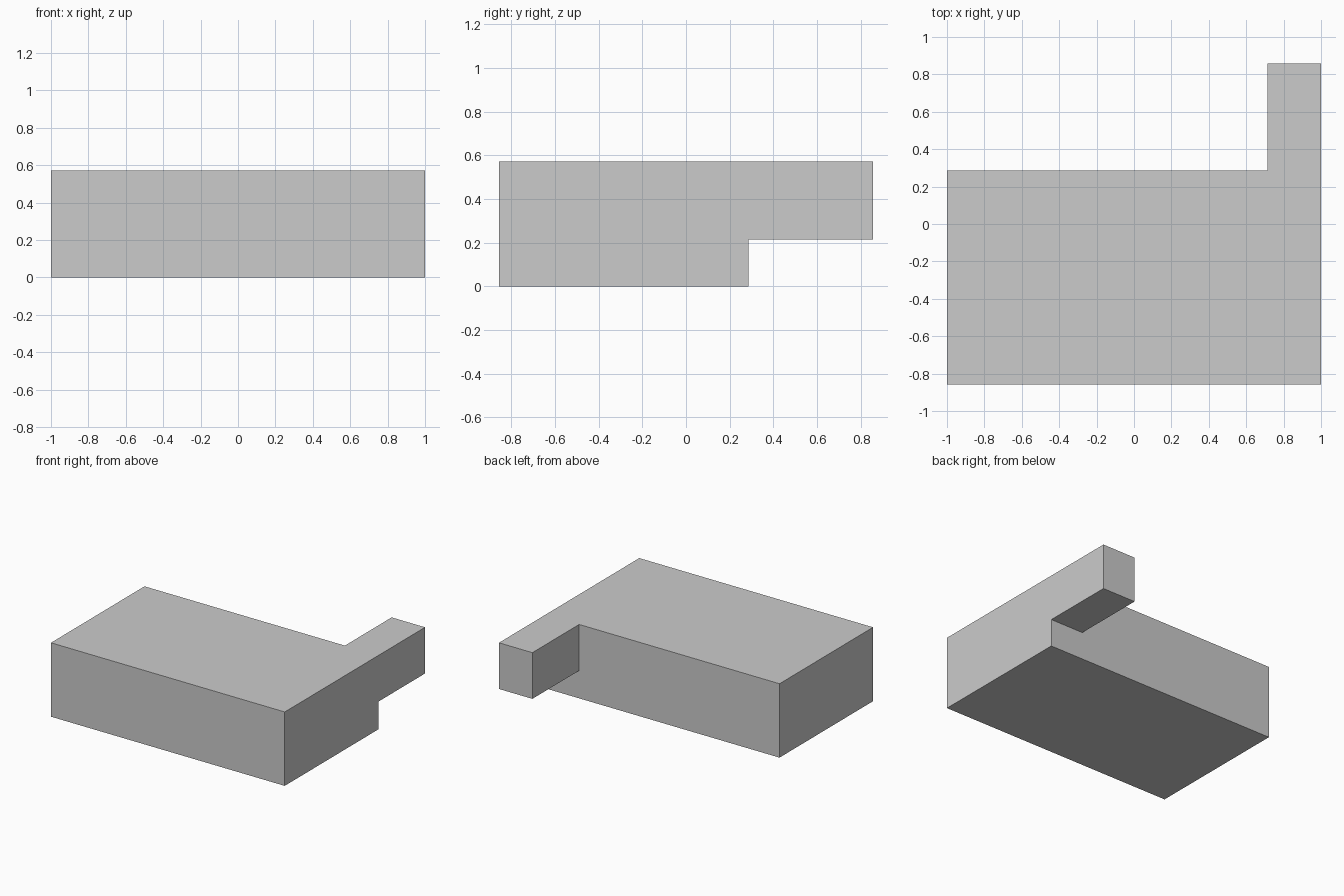
import bpy
import bmesh
from math import radians
from mathutils import Vector

default = bpy.data.objects.get("Cube")
if default:
    bpy.data.objects.remove(default, do_unlink=True)

# Sizes on a 14-unit module
U = 1 / 7
FRONT, BACK, ARM_END = -6 * U, 2 * U, 6 * U
HEIGHT = 4 * U
ARM_X, ARM_Z = 5 * U, 1.5 * U

grey = bpy.data.materials.new("light_grey")
grey.use_nodes = True
color = (0.6, 0.6, 0.6, 1)
grey.diffuse_color = color
grey.node_tree.nodes["Principled BSDF"].inputs["Base Color"].default_value = color

# Main block
bm = bmesh.new()
bmesh.ops.create_cube(bm, size=1)
bmesh.ops.scale(bm, vec=(2, BACK - FRONT, HEIGHT), verts=bm.verts)
bmesh.ops.translate(bm, vec=(0, (FRONT + BACK) / 2, HEIGHT / 2), verts=bm.verts)

# Rear arm, extruded from the upper left corner of the back face
for point, normal in (((ARM_X, 0, 0), (1, 0, 0)), ((0, 0, ARM_Z), (0, 0, 1))):
    bmesh.ops.bisect_plane(bm, geom=bm.verts[:] + bm.edges[:] + bm.faces[:],
                           plane_co=point, plane_no=normal)
bm.normal_update()
corner = []
for face in bm.faces:
    center = face.calc_center_median()
    if face.normal.y > 0.9 and center.x > ARM_X and center.z > ARM_Z:
        corner.append(face)
arm = bmesh.ops.extrude_face_region(bm, geom=corner)
arm_verts = [v for v in arm["geom"] if isinstance(v, bmesh.types.BMVert)]
bmesh.ops.translate(bm, vec=Vector((0, ARM_END - BACK, 0)), verts=arm_verts)
bmesh.ops.delete(bm, geom=[f for f in corner if f.is_valid], context="FACES_ONLY")

# Merge flat regions into clean faces
bmesh.ops.dissolve_limit(bm, angle_limit=radians(1), verts=bm.verts, edges=bm.edges)
bmesh.ops.recalc_face_normals(bm, faces=bm.faces)

mesh = bpy.data.meshes.new("block_with_arm")
bm.to_mesh(mesh)
bm.free()
mesh.materials.append(grey)
block = bpy.data.objects.new("block_with_arm", mesh)
bpy.context.collection.objects.link(block)
